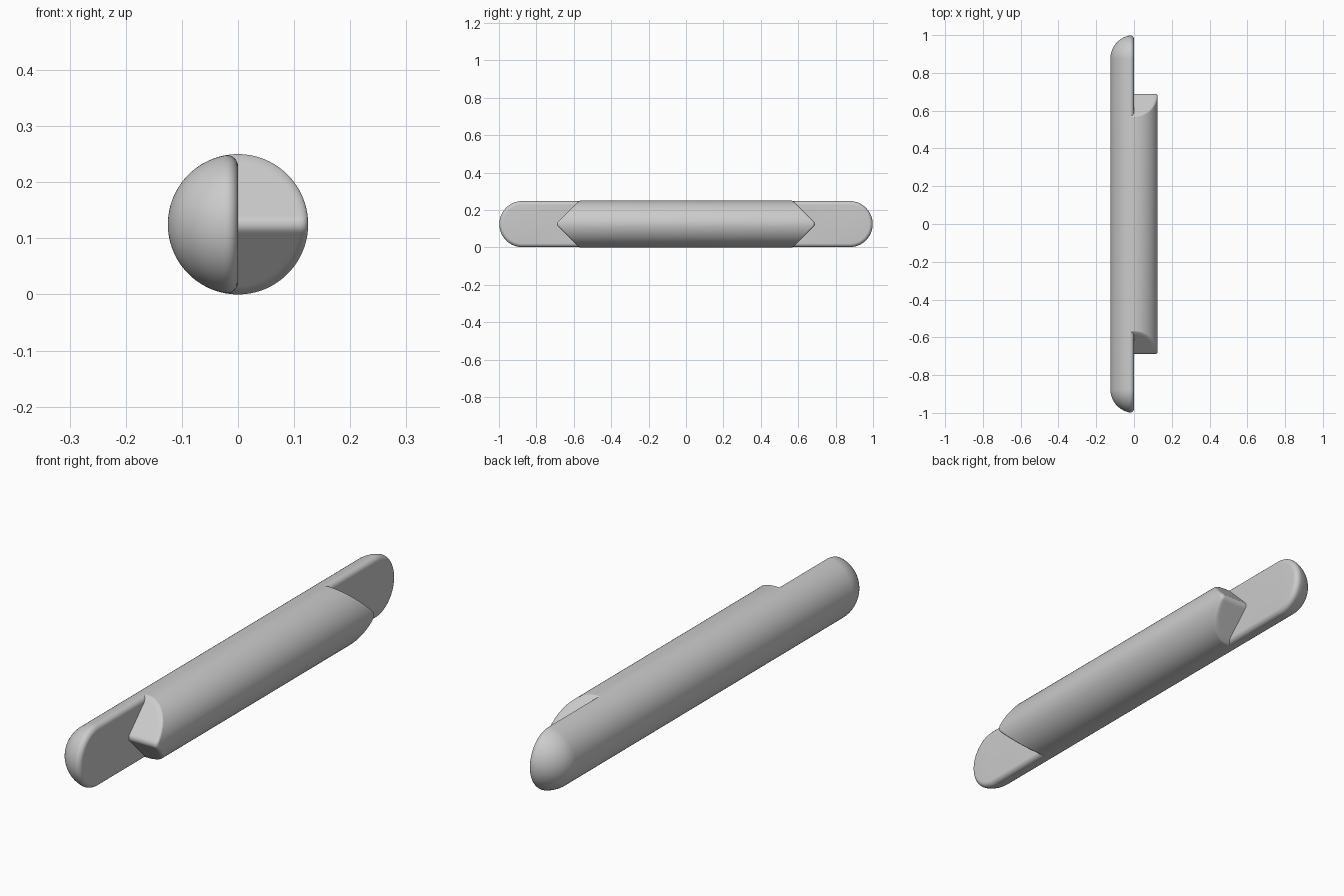
import bpy, bmesh
from math import sin, cos, pi, sqrt, radians, hypot

if "Cube" in bpy.data.objects:
    bpy.data.objects.remove(bpy.data.objects["Cube"])

R = 0.125      # rod radius, also height of its axis
F = 0.02       # edge rounding of the long half
END = 0.875    # centre of the round ends
TIP = 0.697    # unrounded tip of the wedge ends


def finish(bm, name):
    bmesh.ops.remove_doubles(bm, verts=bm.verts, dist=1e-6)
    bmesh.ops.recalc_face_normals(bm, faces=bm.faces)
    me = bpy.data.meshes.new(name)
    bm.to_mesh(me)
    bm.free()
    ob = bpy.data.objects.new(name, me)
    bpy.context.collection.objects.link(ob)
    ob.location.z = R
    bpy.ops.object.select_all(action='DESELECT')
    ob.select_set(True)
    bpy.context.view_layer.objects.active = ob
    bpy.ops.object.shade_smooth_by_angle(angle=radians(30))


# Long half: stadium outlines stacked along x, with a rounded inner rim
def long_half():
    bm = bmesh.new()
    cz = sqrt((R - F) ** 2 - F ** 2)
    a0 = pi / 2 + math_angle(F, cz)
    prof = []
    for i in range(25):
        a = pi + (a0 - pi) * i / 24
        prof.append((R * cos(a), R * sin(a)))
    for i in range(1, 9):
        a = a0 * (1 - i / 8)
        prof.append((-F + F * cos(a), cz + F * sin(a)))
    n = 48
    rings = []
    for x, w in prof:
        ring = []
        for s in (1, -1):
            for k in range(n + 1):
                a = pi * k / n
                ring.append(bm.verts.new((x, s * (END + w * sin(a)), s * w * cos(a))))
        rings.append(ring)
    m = len(rings[0])
    for r0, r1 in zip(rings, rings[1:]):
        for j in range(m):
            k = (j + 1) % m
            bm.faces.new((r0[j], r0[k], r1[k], r1[j]))
    # flat inner faces, only where the short half leaves them exposed
    last = rings[-1]
    for s, arc in ((1, last[:n + 1]), (-1, last[n + 1:])):
        vee = [bm.verts.new((0, s * (TIP - 0.01 - abs(z)), z)) for z in (-s * cz, 0, s * cz)]
        bm.faces.new(arc + vee)
    finish(bm, "long_half")


def math_angle(a, b):
    from math import atan2
    return atan2(a, b)


# Wedge end surface: rounded 45 degree vee with softened rim
def end_y(x, z, r=0.02, f=0.014):
    if abs(z) < r / sqrt(2):
        y = TIP - r * sqrt(2) + sqrt(r * r - z * z)
    else:
        y = TIP - abs(z)
    d = max(0, R - hypot(x, z))
    if d < f:
        y -= f * (1 - 0.6 * abs(z) / R) * (1 - sqrt(1 - (1 - d / f) ** 2))
    return y


# Short half: cylinder side with a vee at both ends
def short_half():
    bm = bmesh.new()
    cols, rows = 28, 120
    grid = {1: [], -1: []}
    widths = []
    for i in range(rows + 1):
        p = -pi / 2 + pi * i / rows
        z, xr = R * sin(p), max(R * cos(p), 0)
        xl = -min(0.024, xr)
        widths.append(xr)
        for s in (1, -1):
            row = []
            for k in range(cols + 1):
                x = (xl + xr) / 2 - (xr - xl) / 2 * cos(pi * k / cols)
                row.append(bm.verts.new((x, s * end_y(x, z), z)))
            grid[s].append(row)
    for i in range(rows):
        for s in (1, -1):
            a, b = grid[s][i], grid[s][i + 1]
            for k in range(cols):
                bm.faces.new((a[k], a[k + 1], b[k + 1], b[k]))
        for k in (0, cols):
            if k == cols or max(widths[i], widths[i + 1]) < 0.027:
                bm.faces.new((grid[1][i][k], grid[1][i + 1][k],
                              grid[-1][i + 1][k], grid[-1][i][k]))
    finish(bm, "short_half")


long_half()
short_half()
